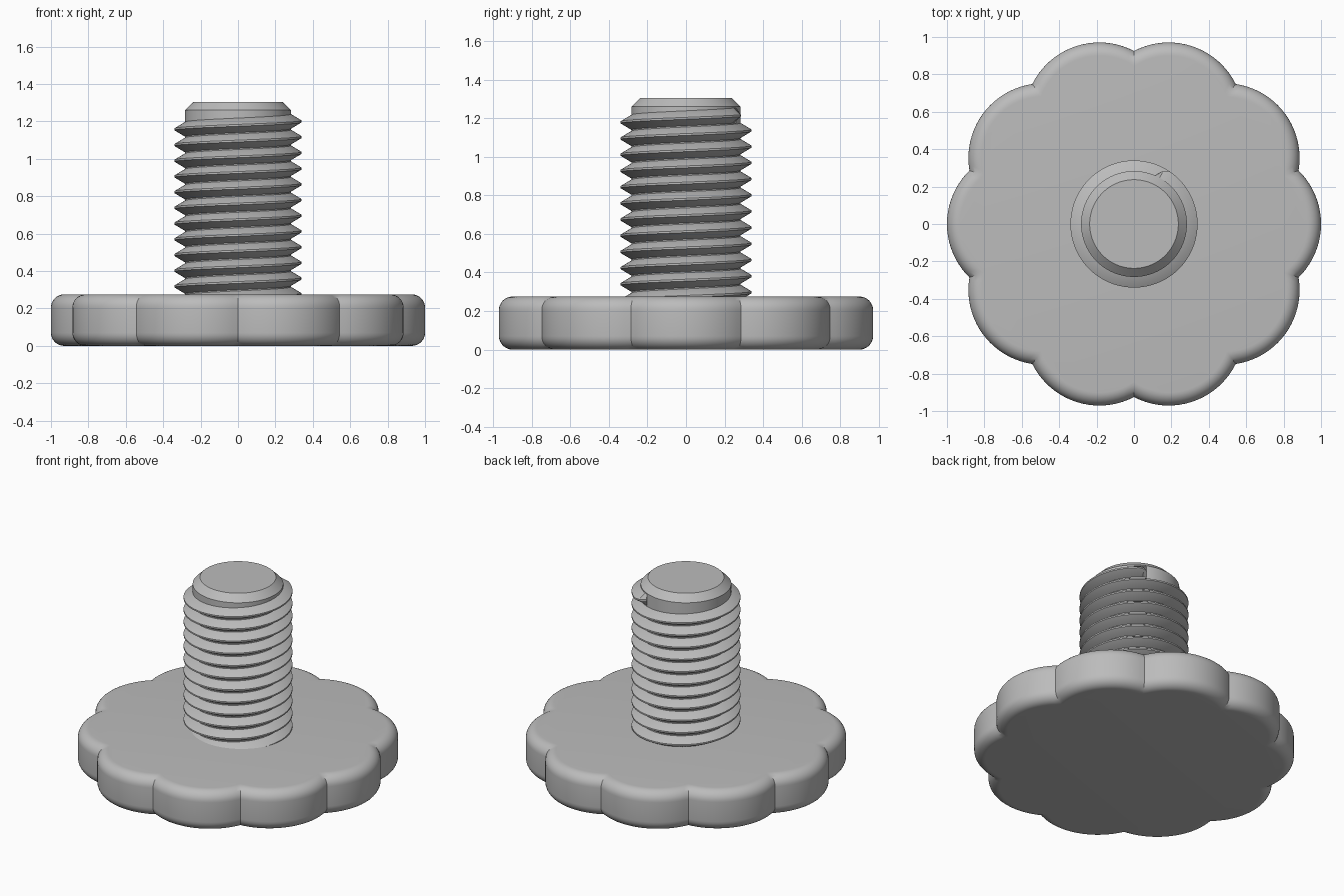
import bpy, bmesh
from math import sin, cos, pi, radians, sqrt, atan2

cube = bpy.data.objects.get("Cube")
if cube:
    bpy.data.objects.remove(cube, do_unlink=True)

GREY = (0.5, 0.5, 0.5, 1.0)
steel = bpy.data.materials.new("plain grey")
steel.use_nodes = True
steel.diffuse_color = GREY
steel.node_tree.nodes["Principled BSDF"].inputs["Base Color"].default_value = GREY


def loft(name, rings, closed=True):
    """Skin a list of equal-length point rings and cap both ends."""
    bm = bmesh.new()
    loops = [[bm.verts.new(p) for p in ring] for ring in rings]
    n = len(loops[0])
    for a, b in zip(loops, loops[1:]):
        for i in range(n):
            j = (i + 1) % n
            bm.faces.new((a[i], a[j], b[j], b[i]))
    bm.faces.new(loops[0][::-1])
    bm.faces.new(loops[-1])
    bmesh.ops.recalc_face_normals(bm, faces=bm.faces)
    mesh = bpy.data.meshes.new(name)
    bm.to_mesh(mesh)
    bm.free()
    mesh.materials.append(steel)
    obj = bpy.data.objects.new(name, mesh)
    bpy.context.collection.objects.link(obj)
    bpy.ops.object.select_all(action='DESELECT')
    obj.select_set(True)
    bpy.context.view_layer.objects.active = obj
    bpy.ops.object.shade_smooth_by_angle(angle=radians(30))
    return obj


# Scalloped knob: ten arcs, offset inward to form the rounded rims
LOBES, LOBE_CENTRE, LOBE_RADIUS = 10, 0.6, 0.4
HEIGHT, FILLET, ARC_STEPS, FILLET_STEPS = 0.275, 0.07, 20, 8


def scallop(inset, z):
    r = LOBE_RADIUS - inset
    half = pi / LOBES
    cusp = LOBE_CENTRE * cos(half) + sqrt(r * r - (LOBE_CENTRE * sin(half)) ** 2)
    sweep = atan2(cusp * sin(half), cusp * cos(half) - LOBE_CENTRE)
    ring = []
    for k in range(LOBES):
        turn = 2 * half * k
        for s in range(ARC_STEPS):
            a = turn + sweep * (2 * s / ARC_STEPS - 1)
            ring.append((LOBE_CENTRE * cos(turn) + r * cos(a),
                         LOBE_CENTRE * sin(turn) + r * sin(a), z))
    return ring


rim = []
for i in range(FILLET_STEPS + 1):
    a = pi / 2 * i / FILLET_STEPS
    rim.append((FILLET * (1 - sin(a)), FILLET * (1 - cos(a))))
rings = [scallop(d, z) for d, z in rim]
rings += [scallop(d, HEIGHT - z) for d, z in reversed(rim)]
loft("knob", rings)

# Plain shank with a chamfered tip
CORE = 0.283


def circle(r, z, n=96):
    return [(r * cos(2 * pi * i / n), r * sin(2 * pi * i / n), z) for i in range(n)]


loft("shank", [circle(CORE, 0.2), circle(CORE, 1.26), circle(0.237, 1.305)])

# Right-handed helical thread, running out at its upper end
PITCH, CREST, STEPS = 0.084, 0.34, 72
END, RUNOUT, TURNS = 66, 9, 12
sections = []
for i in range(TURNS * STEPS + 1):
    deg = END - 360 * TURNS + 360 * i / STEPS
    fade = min(1, (END - deg) / RUNOUT)
    crest = CORE + (CREST - CORE) * sqrt(max(fade, 0.01))
    z = 1.2 + PITCH * deg / 360
    a = radians(deg)
    profile = [(CORE - 0.01, -0.041), (CORE, -0.039), (crest, -0.005),
               (crest, 0.005), (CORE, 0.039), (CORE - 0.01, 0.041)]
    sections.append([(r * cos(a), r * sin(a), z + dz) for r, dz in profile])
loft("screw_thread", sections)
